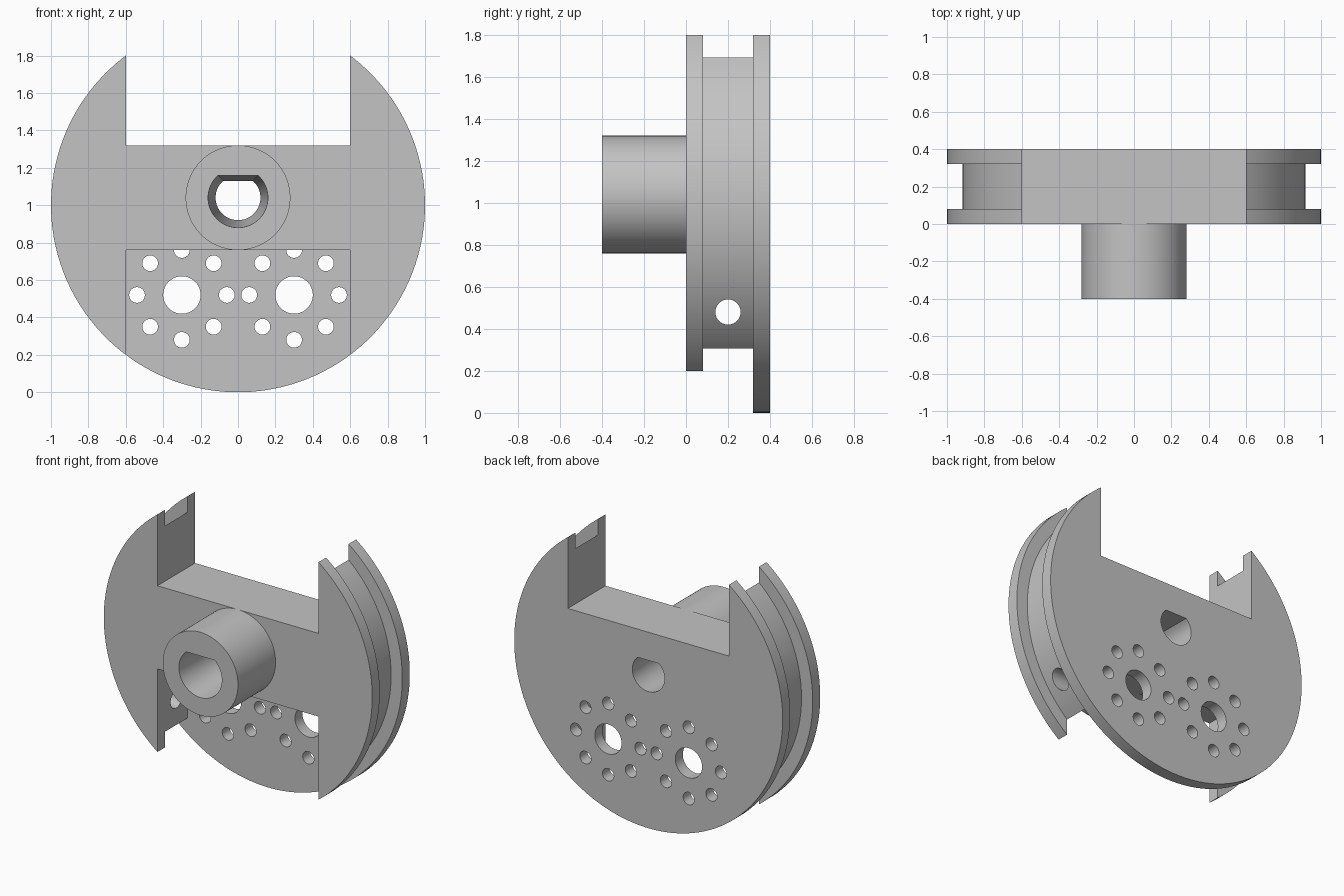
import bpy, bmesh
from math import sin, cos, pi, tau, asin
from mathutils import Matrix

cube = bpy.data.objects.get("Cube")
if cube:
    bpy.data.objects.remove(cube, do_unlink=True)

metal = bpy.data.materials.new("light grey")
metal.use_nodes = True
colour = (0.55, 0.55, 0.55, 1)
metal.diffuse_color = colour
metal.node_tree.nodes["Principled BSDF"].inputs["Base Color"].default_value = colour


def circle(r, y, x=0, z=1, n=128):
    return [(x + r * cos(tau * (i + .5) / n), y, z + r * sin(tau * (i + .5) / n)) for i in range(n)]


def rect(y, x, z0, z1):
    return [(-x, y, z0), (x, y, z0), (x, y, z1), (-x, y, z1)]


def d_shape(y, n=64):
    # round bore with a flat top, narrowing towards the back
    r, a = .14 - .05 * y, asin(.75)
    angles = [pi - a + (pi + 2 * a) * i / n for i in range(n + 1)]
    return [(r * cos(t), y, 1.04 + r * sin(t)) for t in angles]


def loft(bm, rings):
    # skin a stack of matching rings and cap both ends
    loops = [[bm.verts.new(p) for p in ring] for ring in rings]
    for a, b in zip(loops, loops[1:]):
        for i in range(len(a)):
            j = (i + 1) % len(a)
            bm.faces.new((a[i], a[j], b[j], b[i]))
    bm.faces.new(loops[0])
    bm.faces.new(loops[-1])


def solid(name, *stacks, matrix=None):
    bm = bmesh.new()
    for rings in stacks:
        loft(bm, rings)
    if matrix:
        bm.transform(matrix)
    bmesh.ops.recalc_face_normals(bm, faces=bm.faces)
    mesh = bpy.data.meshes.new(name)
    bm.to_mesh(mesh)
    bm.free()
    mesh.materials.append(metal)
    obj = bpy.data.objects.new(name, mesh)
    bpy.context.collection.objects.link(obj)
    return obj


def combine(target, tool, operation):
    tool.hide_render = True
    mod = target.modifiers.new(tool.name, "BOOLEAN")
    mod.operation, mod.solver, mod.object = operation, "EXACT", tool
    bpy.context.view_layer.objects.active = target
    bpy.ops.object.modifier_apply(modifier=mod.name)
    bpy.data.objects.remove(tool, do_unlink=True)


# Grooved wheel with hub
profile = [(1, 0), (1, .08), (.917, .08), (.917, .32), (1, .32), (1, .4)]
wheel = solid("grooved_wheel", [circle(r, y) for r, y in profile])
hub = solid("hub", [circle(.28, y, z=1.04) for y in (-.4, .2)])
combine(wheel, hub, "UNION")

# Top slot, lower front recess and tapered bore
cutters = [
    solid("top_slot", [rect(y, .6, 1.32, 2.2) for y in (-.1, .5)]),
    solid("front_recess", [rect(y, .6, -.2, .76) for y in (-.1, .32)]),
    solid("tapered_bore", [d_shape(y) for y in (-.5, .5)]),
]

# Two bolt patterns through the back flange
holes = []
for cx in (-.3, .3):
    holes.append([circle(.1, y, cx, .52, 48) for y in (.319, .5)])
    for k in range(8):
        x, z = cx + .24 * cos(k * pi / 4), .52 + .24 * sin(k * pi / 4)
        holes.append([circle(.042, y, x, z, 32) for y in (.319, .5)])
cutters.append(solid("bolt_holes", *holes))

# Cross hole through both side walls
turn = Matrix.Translation((0, .2, 0)) @ Matrix.Rotation(pi / 2, 4, "Z")
cutters.append(solid("cross_hole", [circle(.06, y, 0, .48, 48) for y in (-1.2, 1.2)], matrix=turn))

for cutter in cutters:
    combine(wheel, cutter, "DIFFERENCE")

bpy.ops.object.select_all(action="DESELECT")
wheel.select_set(True)
bpy.context.view_layer.objects.active = wheel
bpy.ops.object.shade_smooth_by_angle()
